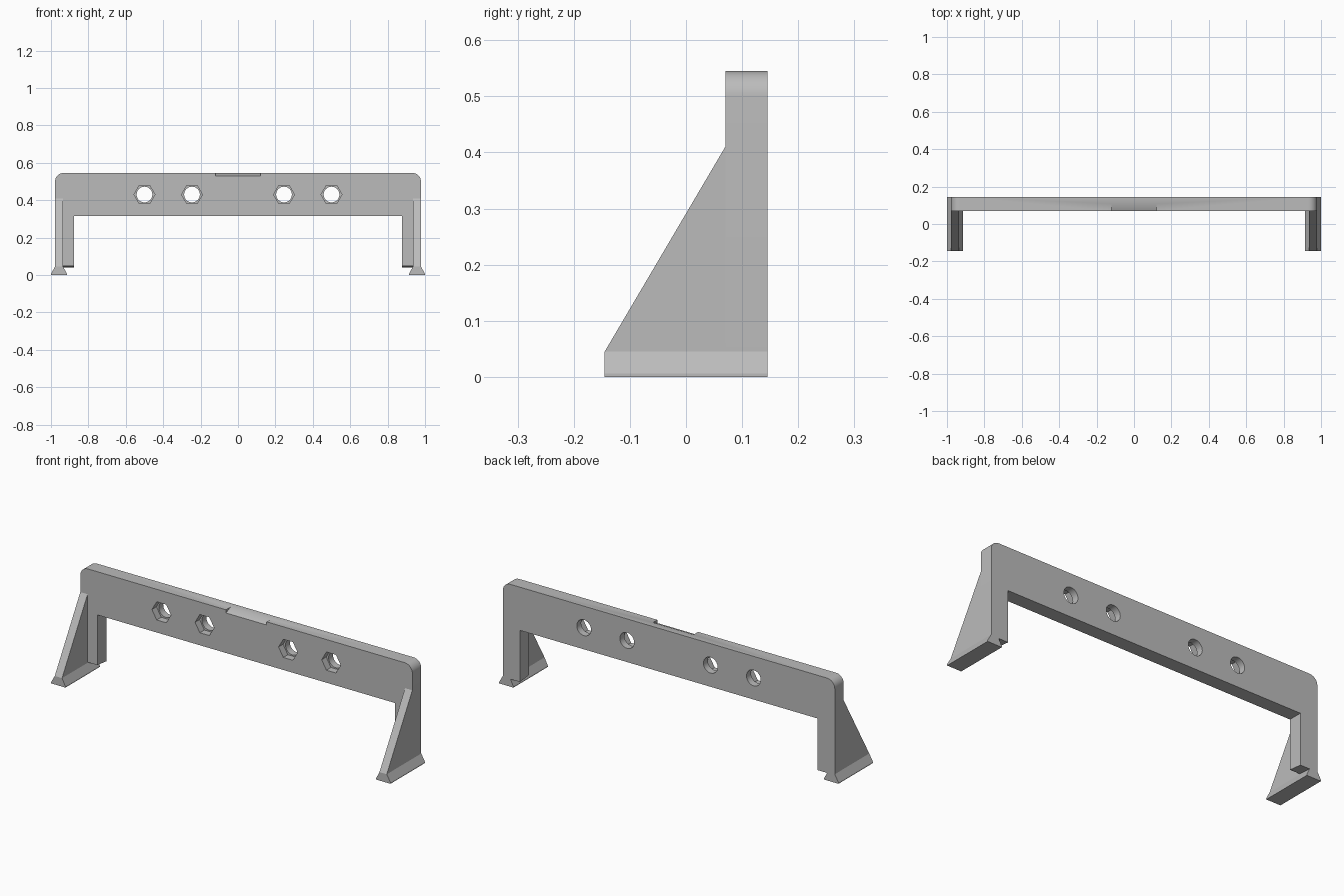
import bpy, bmesh, math

if "Cube" in bpy.data.objects:
    bpy.data.objects.remove(bpy.data.objects["Cube"])

grey = bpy.data.materials.new("plain_grey")
grey.diffuse_color = (0.5, 0.5, 0.5, 1)
grey.use_nodes = True
grey.node_tree.nodes["Principled BSDF"].inputs["Base Color"].default_value = grey.diffuse_color

FRONT, BAR, BACK = -0.145, 0.07, 0.145


def prism(name, profile, a, b, to_point):
    """Extrude a 2D profile from a to b; to_point maps (u, v, w) to xyz."""
    bm = bmesh.new()
    ends = [[bm.verts.new(to_point(u, v, w)) for u, v in profile] for w in (a, b)]
    bm.faces.new(ends[0])
    bm.faces.new(ends[1][::-1])
    n = len(profile)
    for i in range(n):
        j = (i + 1) % n
        bm.faces.new((ends[0][i], ends[1][i], ends[1][j], ends[0][j]))
    bmesh.ops.recalc_face_normals(bm, faces=bm.faces)
    mesh = bpy.data.meshes.new(name)
    bm.to_mesh(mesh)
    bm.free()
    mesh.materials.append(grey)
    ob = bpy.data.objects.new(name, mesh)
    bpy.context.collection.objects.link(ob)
    return ob


def along_y(u, v, w):
    return (u, w, v)


def along_x(u, v, w):
    return (w, u, v)


def ring(cx, cz, r, n):
    return [(cx + r * math.cos(2 * math.pi * i / n),
             cz + r * math.sin(2 * math.pi * i / n)) for i in range(n)]


def cut(target, cutter):
    bpy.context.view_layer.objects.active = target
    mod = target.modifiers.new("cut", 'BOOLEAN')
    mod.operation, mod.solver, mod.object = 'DIFFERENCE', 'EXACT', cutter
    bpy.ops.object.modifier_apply(modifier=mod.name)
    bpy.data.objects.remove(cutter)


# Upright frame: crossbar with rounded top corners and two legs
R = 0.045
half = [(0.877, 0.315), (0.877, 0.04), (0.935, 0.04), (0.935, 0.045), (0.978, 0.045)]
half += [(0.978 - R + R * math.cos(t), 0.545 - R + R * math.sin(t))
         for t in (math.pi / 2 * i / 10 for i in range(11))]
frame = prism("frame", half + [(-x, z) for x, z in reversed(half)], BAR, BACK, along_y)
# Leg undersides rise slightly towards the front
for v in frame.data.vertices:
    if v.co.z < 0.042 and v.co.y < 0.1:
        v.co.z = 0.048

# Bolt holes with hexagonal nut pockets in the front
for x in (-0.5, -0.246, 0.246, 0.5):
    cut(frame, prism("hole_cutter", ring(x, 0.43, 0.042, 32), 0.0, 0.2, along_y))
    cut(frame, prism("nut_cutter", ring(x, 0.43, 0.056, 6), 0.0, BAR + 0.038, along_y))

# Sloped finger notch in the top front edge
slope = (0.545 - 0.528) / 0.038
wedge = [(BAR - 0.02, 0.528 - 0.02 * slope), (BAR + 0.058, 0.545 + 0.02 * slope),
         (BAR - 0.02, 0.6)]
cut(frame, prism("notch_cutter", wedge, -0.12, 0.12, along_x))

bpy.ops.object.select_all(action='DESELECT')
frame.select_set(True)
bpy.context.view_layer.objects.active = frame
bpy.ops.object.shade_smooth_by_angle(angle=math.radians(25))

# Side braces and flared feet
brace = [(FRONT, 0.045), (BAR, 0.045), (BAR, 0.41)]
foot = [(0.915, 0.0), (1.0, 0.0), (1.0, 0.006), (0.978, 0.045), (0.935, 0.045), (0.915, 0.006)]
for side, s in (("left", -1), ("right", 1)):
    prism(side + "_brace", brace, s * 0.935, s * 0.978, along_x)
    prism(side + "_foot", [(s * x, z) for x, z in foot], FRONT, BACK, along_y)
